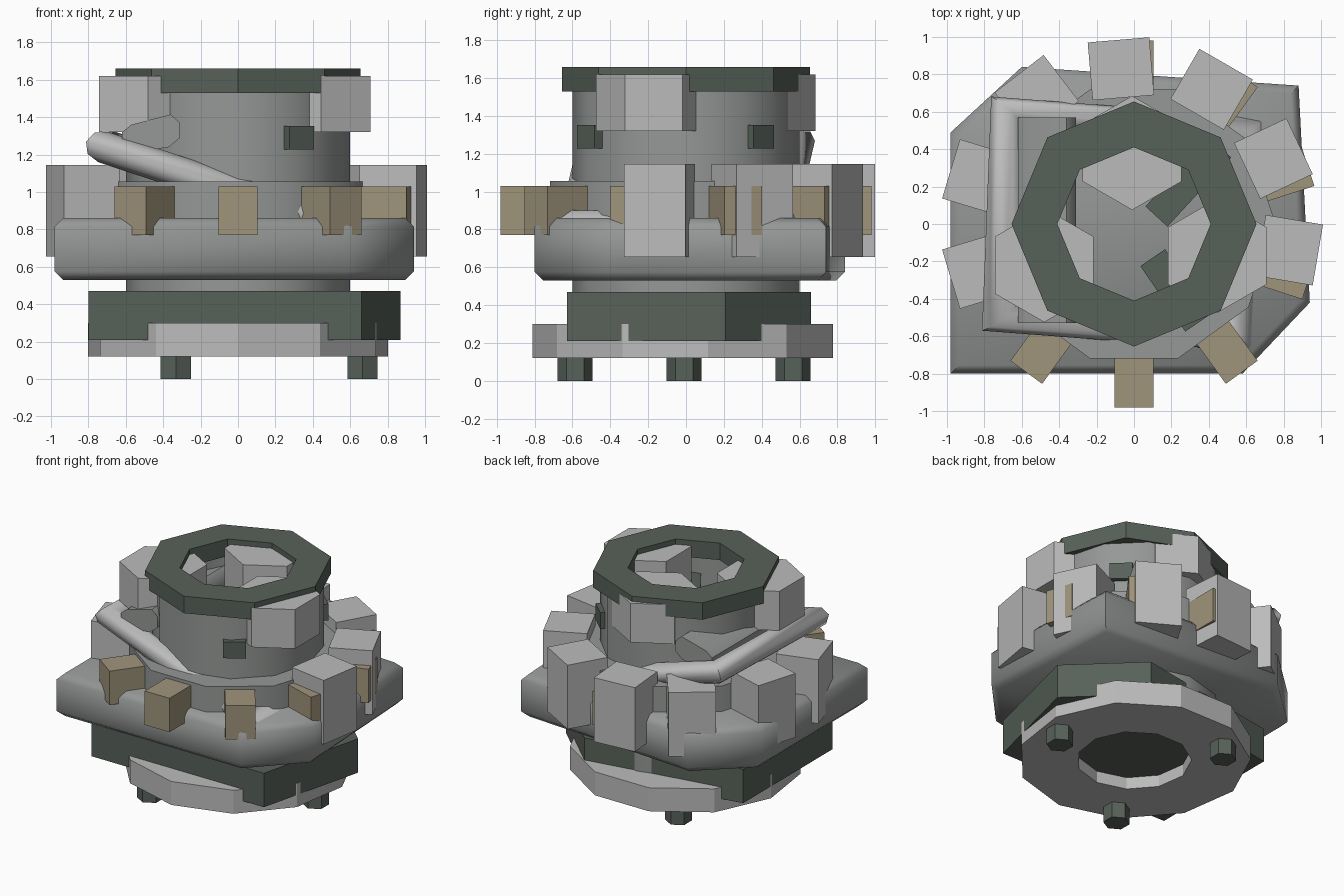
import bpy
import bmesh
from math import cos, sin, pi, radians, atan2, hypot
from mathutils import Matrix, Vector

if "Cube" in bpy.data.objects:
    bpy.data.objects.remove(bpy.data.objects["Cube"], do_unlink=True)


def material(name, rgb):
    mat = bpy.data.materials.new(name)
    mat.use_nodes = True
    mat.diffuse_color = (*rgb, 1)
    mat.node_tree.nodes["Principled BSDF"].inputs["Base Color"].default_value = (*rgb, 1)
    return mat


DARK = material("dark green", (0.095, 0.12, 0.1))
PALE = material("pale grey", (0.5, 0.5, 0.5))
GREY = material("mid grey", (0.3, 0.315, 0.305))
TAN = material("tan", (0.35, 0.3, 0.2))


def finish(name, bm, mat, smooth=None):
    bmesh.ops.remove_doubles(bm, verts=bm.verts, dist=0.0001)
    bmesh.ops.recalc_face_normals(bm, faces=bm.faces)
    mesh = bpy.data.meshes.new(name)
    bm.to_mesh(mesh)
    bm.free()
    mesh.materials.append(mat)
    obj = bpy.data.objects.new(name, mesh)
    bpy.context.collection.objects.link(obj)
    if smooth:
        bpy.ops.object.select_all(action='DESELECT')
        obj.select_set(True)
        bpy.context.view_layer.objects.active = obj
        bpy.ops.object.shade_smooth_by_angle(angle=radians(smooth))
    return obj


def regular(sides, r, turn=0, cx=0, cy=0):
    return [(cx + r * cos(turn + 2 * pi * i / sides), cy + r * sin(turn + 2 * pi * i / sides))
            for i in range(sides)]


def prism(name, points, z0, z1, mat, chamfer=0, smooth=None):
    """Upright prism over a flat outline, with optional chamfered rims."""
    bm = bmesh.new()
    low = [bm.verts.new((x, y, z0)) for x, y in points]
    top = [bm.verts.new((x, y, z1)) for x, y in points]
    bm.faces.new(low[::-1])
    bm.faces.new(top)
    for i in range(len(points)):
        j = (i + 1) % len(points)
        bm.faces.new((low[i], low[j], top[j], top[i]))
    if chamfer:
        rims = [e for e in bm.edges if abs(e.verts[0].co.z - e.verts[1].co.z) < 0.001]
        bmesh.ops.bevel(bm, geom=rims, offset=chamfer, segments=1, affect='EDGES')
    return finish(name, bm, mat, smooth)


def lathe(name, profile, sides, mat, turn=0, closed=False, smooth=None):
    """Turn a radius/height profile around the upright axis."""
    bm = bmesh.new()
    rows = [[bm.verts.new((x, y, z)) for x, y in regular(sides, max(r, 0.00001), turn)]
            for r, z in profile]
    for k in range(len(rows) if closed else len(rows) - 1):
        a, b = rows[k], rows[(k + 1) % len(rows)]
        for i in range(sides):
            j = (i + 1) % sides
            bm.faces.new((a[i], a[j], b[j], b[i]))
    return finish(name, bm, mat, smooth)


def box(name, centre, size, angle, mat):
    bm = bmesh.new()
    place = Matrix.Translation(centre) @ Matrix.Rotation(angle, 4, 'Z') @ Matrix.Diagonal((*size, 1))
    bmesh.ops.create_cube(bm, size=1, matrix=place)
    return finish(name, bm, mat)


def washer(r_out, r_in, z0, z1):
    return [(r_out, z0), (r_out, z1), (r_in, z1), (r_in, z0)]


# Feet and base
for k in range(3):
    a = k * 2 * pi / 3
    prism(f"foot_{k + 1}", regular(6, 0.093, pi / 6, 0.665 * cos(a), 0.665 * sin(a) - 0.01),
          0, 0.13, DARK)
lathe("base_disc", washer(0.81, 0.4, 0.12, 0.3), 11, PALE, -pi / 2, closed=True)
prism("base_plate", [(-0.8, -0.63), (0.66, -0.63), (0.87, 0.21), (0.4, 0.66), (-0.8, 0.45)],
      0.21, 0.47, DARK)

# Hollow column, belt and collar
lathe("column", [(0, 0.3), (0.6, 0.3), (0.6, 1.55), (0.52, 1.55), (0.52, 0.56), (0, 0.56)],
      12, GREY, smooth=40)
belt = [(-0.98, -0.8), (0.58, -0.8), (0.94, -0.42), (0.88, 0.74), (-0.6, 0.84), (-0.98, 0.49)]
prism("belt", belt, 0.53, 0.86, GREY, chamfer=0.045, smooth=45.8)
lathe("collar", washer(0.757, 0.56, 0.8, 1.055), 10, GREY, closed=True, smooth=40)

# Ring of tan blocks
for k in range(10):
    a = -pi / 2 + k * pi / 5
    box(f"tan_block_{k + 1}", (0.85 * cos(a), 0.85 * sin(a), 0.9), (0.26, 0.21, 0.26), a, TAN)

# Tall pale blocks around the sides and back
blocks = [(0.83, -0.14), (0.745, 0.35), (0.415, 0.72), (-0.07, 0.83),
          (-0.52, 0.68), (-0.83, 0.25), (-0.83, -0.25)]
for k, (x, y) in enumerate(blocks):
    box(f"tall_block_{k + 1}", (x, y, 0.9), (0.31, 0.33, 0.49), atan2(y, x), PALE)

# Slanted tube loop around the column
corners = [Vector(c) for c in ((-0.68, 0.6, 1.24), (-0.72, -0.5, 1.24),
                               (0.55, -0.6, 0.82), (0.6, 0.5, 0.82))]
middle = sum(corners, Vector()) / 4
up = (corners[1] - corners[0]).cross(corners[2] - corners[1]).normalized()
bm = bmesh.new()
loops = []
for c in corners:
    out = (c - middle).normalized()
    loops.append([bm.verts.new(c + out * 0.12 * cos(t) + up * 0.085 * sin(t))
                  for t in (i * pi / 4 for i in range(8))])
for k in range(4):
    a, b = loops[k], loops[(k + 1) % 4]
    for i in range(8):
        j = (i + 1) % 8
        bm.faces.new((a[i], a[j], b[j], b[i]))
finish("slanted_tube", bm, PALE, smooth=50)

# Bar lying from front to back beside the column
section = [(-0.62, 1.25), (-0.57, 1.21), (-0.37, 1.24), (-0.31, 1.29),
           (-0.31, 1.37), (-0.36, 1.415), (-0.57, 1.36), (-0.62, 1.32)]
bar = prism("side_bar", section, -0.57, 0.53, GREY, smooth=50)
bar.matrix_world = Matrix.Rotation(pi / 2, 4, 'X')

# Small dark pegs through the column wall
for k, (x0, y0, x1, y1) in enumerate([(0.12, 0.04, 0.46, 0.41), (0.1, -0.18, 0.34, -0.53)]):
    box(f"peg_{k + 1}", ((x0 + x1) / 2, (y0 + y1) / 2, 1.29),
        (hypot(x1 - x0, y1 - y0), 0.16, 0.125), atan2(y1 - y0, x1 - x0), DARK)

# Upper six-sided blocks and top ring
for k, (x, y) in enumerate([(-0.01, 0.38), (-0.48, -0.22), (0.445, -0.17)]):
    prism(f"upper_block_{k + 1}", regular(6, 0.305, pi / 6, x, y), 1.32, 1.62, PALE)
lathe("top_ring", washer(0.655, 0.41, 1.53, 1.66), 8, DARK, closed=True)
